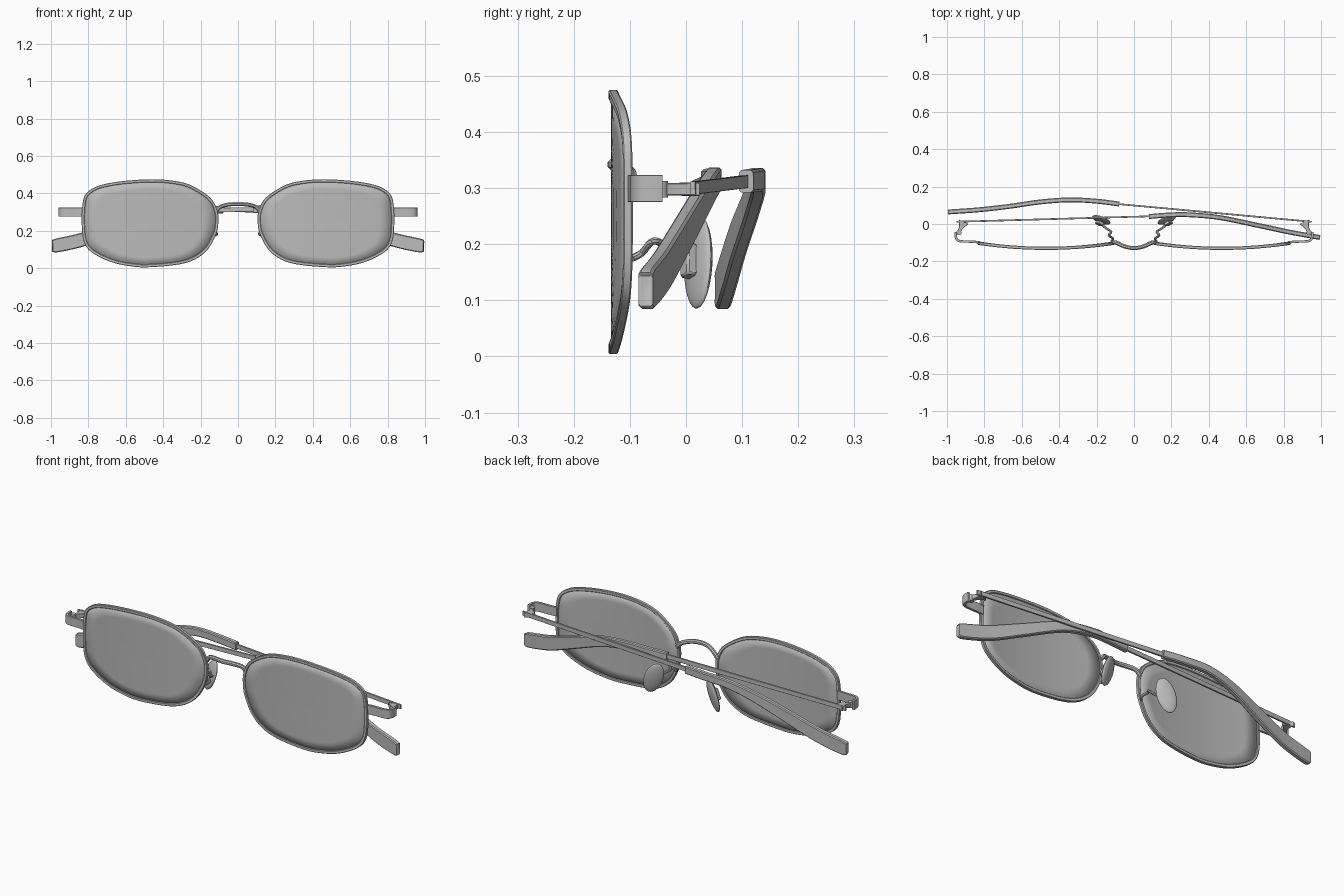
import bpy, bmesh, math
from mathutils import Vector, Matrix

if "Cube" in bpy.data.objects:
    bpy.data.objects.remove(bpy.data.objects["Cube"], do_unlink=True)

grey = bpy.data.materials.new("plain_grey")
grey.use_nodes = True
GREY = (0.5, 0.5, 0.5, 1)
grey.diffuse_color = GREY
grey.node_tree.nodes["Principled BSDF"].inputs["Base Color"].default_value = GREY


def finish(name, bm, angle=40):
    bmesh.ops.recalc_face_normals(bm, faces=bm.faces)
    mesh = bpy.data.meshes.new(name)
    bm.to_mesh(mesh)
    bm.free()
    mesh.materials.append(grey)
    ob = bpy.data.objects.new(name, mesh)
    bpy.context.collection.objects.link(ob)
    bpy.ops.object.select_all(action='DESELECT')
    ob.select_set(True)
    bpy.context.view_layer.objects.active = ob
    bpy.ops.object.shade_smooth_by_angle(angle=math.radians(angle))
    return ob


def spline(points, steps, closed=False):
    """Smooth curve through points of any dimension."""
    n, out = len(points), []
    get = lambda i: Vector(points[i % n] if closed else points[max(0, min(n - 1, i))])
    for i in range(n if closed else n - 1):
        a, b, c, d = (get(i + k) for k in (-1, 0, 1, 2))
        for s in range(steps):
            t = s / steps
            out.append(0.5 * (2 * b + (c - a) * t + (2 * a - 5 * b + 4 * c - d) * t * t
                              + (3 * b - a - 3 * c + d) * t ** 3))
    if not closed:
        out.append(get(n - 1))
    return out


def section(w, h, bevel):
    """Chamfered rectangle."""
    w, h = w / 2, h / 2
    c = min(w, h) * bevel
    return [(w, h - c), (w - c, h), (c - w, h), (-w, h - c),
            (-w, c - h), (c - w, -h), (w - c, -h), (w, c - h)]


def sweep(name, path, sizes, ref, bevel=0.3, closed=False):
    bm, rings, n = bmesh.new(), [], len(path)
    for i, p in enumerate(path):
        if closed:
            t = path[(i + 1) % n] - path[i - 1]
        else:
            t = path[min(i + 1, n - 1)] - path[max(i - 1, 0)]
        a = t.cross(Vector(ref)).normalized()
        b = a.cross(t).normalized()
        w, h = sizes[i] if isinstance(sizes, list) else sizes
        rings.append([bm.verts.new(p + a * u + b * v) for u, v in section(w, h, bevel)])
    for i in range(n if closed else n - 1):
        r, s = rings[i], rings[(i + 1) % n]
        for k in range(8):
            bm.faces.new((r[k], r[(k + 1) % 8], s[(k + 1) % 8], s[k]))
    if not closed:
        bm.faces.new(rings[0])
        bm.faces.new(rings[-1])
    return finish(name, bm)


def box(name, lo, hi, bevel=0.004):
    bm = bmesh.new()
    lo, hi = Vector(lo), Vector(hi)
    size = [abs(v) for v in hi - lo]
    bmesh.ops.create_cube(bm, size=1, matrix=Matrix.Translation((lo + hi) / 2) @ Matrix.Diagonal((*size, 1)))
    bmesh.ops.bevel(bm, geom=bm.edges[:], offset=bevel, segments=1, affect='EDGES')
    return finish(name, bm)


def bow(x):
    """Depth of the curved lens surface."""
    return -0.130 + 0.21 * (abs(x) - 0.47) ** 2


# Lens outline (x, z), left side
OUTLINE = [(.118, .305), (.155, .372), (.257, .437), (.36, .461), (.47, .467), (.60, .459),
           (.70, .444), (.765, .424), (.812, .385), (.826, .315), (.827, .22), (.817, .145),
           (.78, .093), (.684, .043), (.58, .019), (.47, .013), (.283, .035), (.18, .092),
           (.126, .18), (.113, .245)]

for side, s in (("left", 1), ("right", -1)):
    outline = spline(OUTLINE, 5, True)

    # Rim
    path = [Vector((s * p[0], bow(p[0]), p[1])) for p in outline]
    sweep(side + "_rim", path, (.016, .017), (0, 1, 0), closed=True)

    # Lens: concentric rings bent to the bow, then given thickness
    bm = bmesh.new()
    c = Vector((.47, .24))
    rings = []
    for f in (1, .8, .6, .4, .2):
        pts = [c + (p - c) * f for p in outline]
        rings.append([bm.verts.new((s * p[0], bow(p[0]), p[1])) for p in pts])
    n = len(outline)
    for r, q in zip(rings, rings[1:]):
        for k in range(n):
            bm.faces.new((r[k], r[(k + 1) % n], q[(k + 1) % n], q[k]))
    mid = bm.verts.new((s * c[0], bow(c[0]), c[1]))
    for k in range(n):
        bm.faces.new((rings[-1][k], rings[-1][(k + 1) % n], mid))
    lens = finish(side + "_lens", bm)
    thick = lens.modifiers.new("thickness", 'SOLIDIFY')
    thick.thickness = .008
    thick.offset = 0

    # End piece: flat strip that wraps backwards to the hinge
    pts = [(.825, -.098, .299), (.87, -.094, .299), (.92, -.093, .299), (.945, -.085, .299),
           (.953, -.065, .299), (.953, -.042, .299)]
    sweep(side + "_end_piece", [Vector((s * p.x, p.y, p.z)) for p in spline(pts, 4)],
          (.013, .048), (0, 0, 1), .15)

    # Hinge
    bm = bmesh.new()
    bmesh.ops.create_cone(bm, cap_ends=True, segments=16, radius1=.014, radius2=.014, depth=.03,
                          matrix=Matrix.Translation((s * .936, -.046, .298)))
    finish(side + "_hinge_barrel", bm)
    sweep(side + "_hinge_leaf", [Vector((s * x, y, .298)) for x, y in
                                 ((.938, -.045), (.925, -.02), (.91, .012))],
          [(.016, .022), (.022, .022), (.055, .024)], (0, 0, 1), .15)

    # Nose pad: flattened ellipsoid turned to face back and inward
    up = Vector((-.35, 0, .93)).normalized()
    nrm = Vector((-.45, .87, -.17)).normalized()
    nrm = (nrm - up * nrm.dot(up)).normalized()
    wide = up.cross(nrm)
    pad_at = Vector((.175, .022, .167))
    flip = Matrix.Diagonal((s, 1, 1, 1))
    frame = Matrix((wide, nrm, up)).transposed().to_4x4()
    base = flip @ Matrix.Translation(pad_at) @ frame
    bm = bmesh.new()
    bmesh.ops.create_uvsphere(bm, u_segments=24, v_segments=14, radius=1,
                              matrix=base @ Matrix.Diagonal((.046, .014, .086, 1)))
    finish(side + "_nose_pad", bm)
    bm = bmesh.new()
    bmesh.ops.create_cube(bm, size=1, matrix=base @ Matrix.Translation((0, -.018, 0))
                          @ Matrix.Diagonal((.03, .024, .06, 1)))
    bmesh.ops.bevel(bm, geom=bm.edges[:], offset=.004, segments=1, affect='EDGES')
    finish(side + "_pad_mount", bm)

    # Nose pad wire
    pts = [(.122, -.096, .175), (.113, -.078, .185), (.135, -.060, .205), (.122, -.042, .20),
           (.15, -.022, .18), (.178, .002, .168)]
    sweep(side + "_pad_wire", [Vector((s * p.x, p.y, p.z)) for p in spline(pts, 5)],
          (.012, .012), (0, 0, 1), .55)

# Bridge
pts = [(-.118, -.098, .302), (-.095, -.100, .327), (-.05, -.120, .340), (0, -.129, .342),
       (.05, -.120, .340), (.095, -.100, .327), (.118, -.098, .302)]
sweep("bridge", spline(pts, 6), (.021, .021), (0, 1, 0), .55)

# Folded temples: each hinges on its own side and crosses behind the lenses.
# Curves run outward along x as (x, y, z); the hinge side is at negative x.
TEMPLES = {
    "right": (1, [(.08, .040, .314), (.20, .049, .315), (.30, .049, .314), (.46, .034, .289),
                  (.67, -.009, .212), (.83, -.043, .153), (.97, -.068, .121), (.993, -.072, .117)]),
    "left": (-1, [(.08, .107, .312), (.20, .122, .314), (.345, .129, .312), (.50, .118, .277),
                  (.67, .094, .212), (.83, .076, .153), (.97, .066, .121), (.993, .064, .117)]),
}
HEIGHTS = [.040, .041, .043, .051, .064, .073, .073, .052]
for side, (s, pts) in TEMPLES.items():
    start = pts[0]
    arm = [Vector((s * -.95, .012, .300)), Vector((s * (start[0] + .03), start[1] + .002, start[2]))]
    sweep(side + "_temple_arm", arm, (.009, .023), (0, 0, 1), .15)
    path = spline([(s * x, y, z) for x, y, z in pts], 5)
    tall = [v.x for v in spline([(h, 0) for h in HEIGHTS], 5)]
    width = [.026] * (len(path) - 1) + [.018]
    sweep(side + "_temple_tip", path, list(zip(width, tall)), (0, 0, 1), .35)
